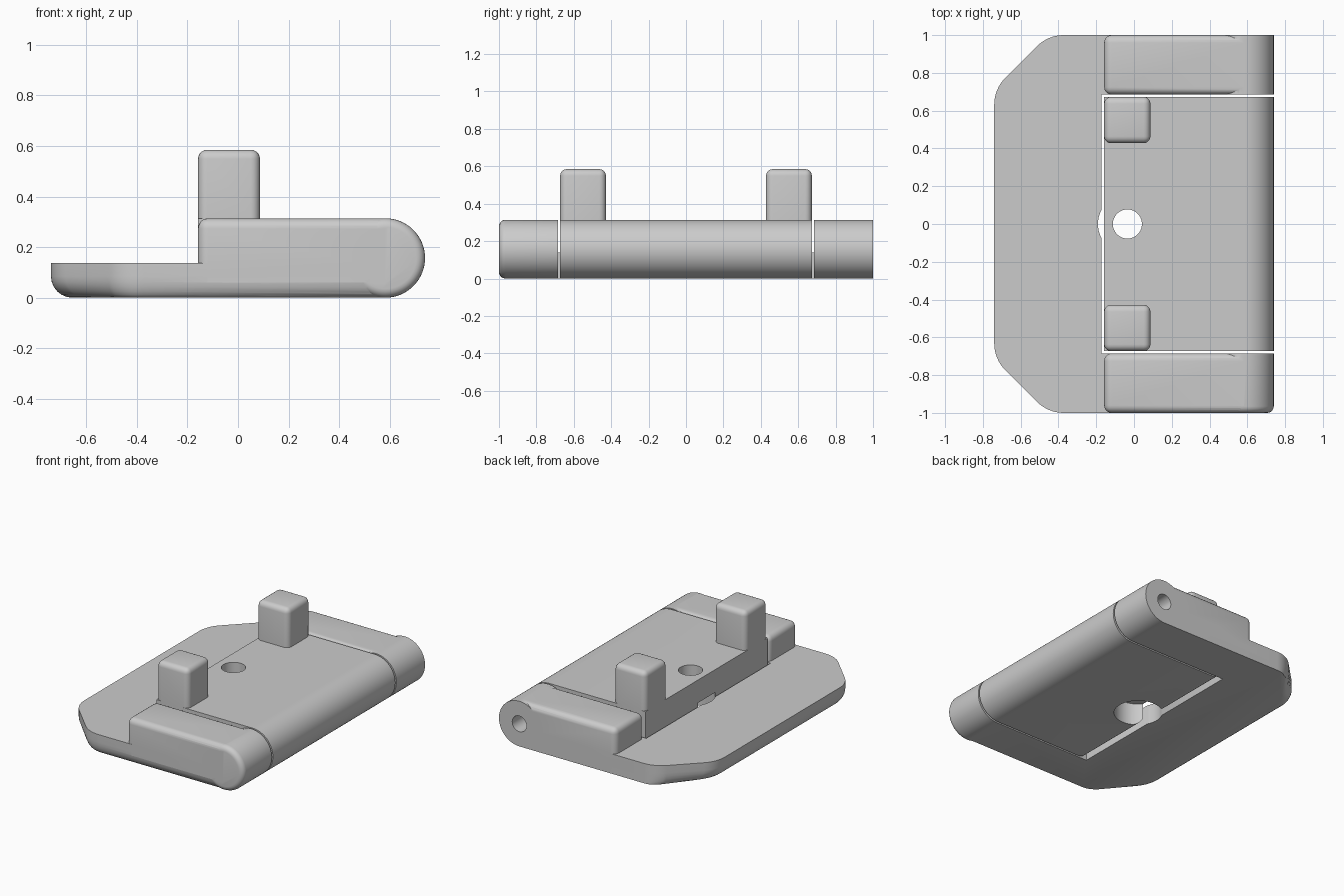
import bpy, bmesh
from math import sin, cos, pi, radians
from mathutils import Matrix, Vector

if "Cube" in bpy.data.objects:
    bpy.data.objects.remove(bpy.data.objects["Cube"])

AXIS_X, R = 0.583, 0.157          # hinge barrel axis and radius
TOP, PLATE = 2 * R, 0.138         # full height, base plate thickness
BACK = -0.158                     # rear face of the knuckles and moving leaf

grey = bpy.data.materials.new("light grey")
grey.use_nodes = True
grey.diffuse_color = (0.6, 0.6, 0.6, 1)
grey.node_tree.nodes["Principled BSDF"].inputs["Base Color"].default_value = (0.6, 0.6, 0.6, 1)


def finish(name, bm):
    bmesh.ops.recalc_face_normals(bm, faces=bm.faces[:])
    mesh = bpy.data.meshes.new(name)
    bm.to_mesh(mesh)
    bm.free()
    mesh.materials.append(grey)
    obj = bpy.data.objects.new(name, mesh)
    bpy.context.collection.objects.link(obj)
    return obj


def box(name, lo, hi, bevel=0, rule=None):
    """Box between two corners; edges accepted by rule(midpoint) are rounded."""
    bm = bmesh.new()
    bmesh.ops.create_cube(bm, size=1)
    lo, hi = Vector(lo), Vector(hi)
    for v in bm.verts:
        v.co = Vector([l + (h - l) * (c + 0.5) for l, h, c in zip(lo, hi, v.co)])
    if bevel:
        edges = [e for e in bm.edges if rule((e.verts[0].co + e.verts[1].co) / 2)]
        bmesh.ops.bevel(bm, geom=edges, offset=bevel, segments=5, profile=0.5, affect='EDGES')
    return finish(name, bm)


def rod(name, axis, start, end, radius, x, other, bevel_start=0, sides=64):
    """Cylinder along Y or Z, with an optional rounded start rim."""
    bm = bmesh.new()
    bmesh.ops.create_cone(bm, cap_ends=True, segments=sides, radius1=radius, radius2=radius,
                          depth=end - start)
    if bevel_start:
        edges = [e for e in bm.edges if all(v.co.z < 0 for v in e.verts)]
        bmesh.ops.bevel(bm, geom=edges, offset=bevel_start, segments=5, profile=0.5, affect='EDGES')
    mid = (start + end) / 2
    if axis == 'Y':
        mat = Matrix.Translation((x, mid, other)) @ Matrix.Rotation(radians(-90), 4, 'X')
    else:
        mat = Matrix.Translation((x, other, mid))
    bm.transform(mat)
    return finish(name, bm)


def combine(obj, tool, op):
    """Apply a boolean and discard the tool."""
    mod = obj.modifiers.new(op, 'BOOLEAN')
    mod.operation, mod.object, mod.solver = op, tool, 'EXACT'
    bpy.context.view_layer.objects.active = obj
    bpy.ops.object.modifier_apply(modifier=mod.name)
    bpy.data.objects.remove(tool)


def arc(cx, cy, r, a0, a1, n):
    return [(cx + r * cos(radians(a0 + (a1 - a0) * i / n)),
             cy + r * sin(radians(a0 + (a1 - a0) * i / n))) for i in range(n + 1)]


# Base plate: chamfered outline with a rounded lower rim
def plate_outline():
    r = 0.2
    t = r * 0.4142
    half = [(AXIS_X, 1)] + arc(-0.455 + t, 1 - r, r, 90, 135, 8) + arc(-0.74 + r, 0.715 - t, r, 135, 180, 8)
    return half + [(x, -y) for x, y in reversed(half)]


bm = bmesh.new()
levels = [(PLATE, 0)]
STEPS, RIM = 6, 0.085
for i in range(STEPS + 1):
    a = pi / 2 * i / STEPS
    levels.append((RIM * (1 - sin(a)), RIM * (1 - cos(a))))
rings = []
for z, inset in levels:
    ring = []
    for x, y in plate_outline():
        weight = min(1, max(0, (-0.4 - x) / 0.3))
        ring.append(bm.verts.new((x + inset * weight, y + (0.45 * inset if y < 0 else 0), z)))
    rings.append(ring)
for a, b in zip(rings, rings[1:]):
    for i in range(len(a)):
        j = (i + 1) % len(a)
        bm.faces.new((a[i], a[j], b[j], b[i]))
bm.faces.new(rings[0])
bm.faces.new(rings[-1])
base = finish("base_leaf", bm)
combine(base, box("bay", (-0.173, -0.685, -1), (1, 0.685, 1)), 'DIFFERENCE')

# Fixed knuckles at both ends
for y0, y1, rim in ((-1, -0.685, 0.035), (0.685, 1, 0)):
    block = box("block", (BACK, y0, 0.06), (AXIS_X, y1, TOP), 0.04,
                lambda m: m.x < AXIS_X - 0.01 and (m.z > TOP - 0.01 or (m.x < BACK + 0.01 and m.z > 0.1)))
    combine(base, block, 'UNION')
    combine(base, rod("barrel", 'Y', y0, y1, R, AXIS_X, R, rim), 'UNION')

# Moving leaf: profile with a round nose and an eased lower rear edge
bm = bmesh.new()
profile = [(BACK, TOP)] + arc(BACK + 0.06, 0.06, 0.06, 180, 270, 6) + arc(AXIS_X, R, R, -90, 90, 32)
face = bm.faces.new([bm.verts.new((x, -0.673, z)) for x, z in profile])
ext = bmesh.ops.extrude_face_region(bm, geom=[face])
bmesh.ops.translate(bm, vec=(0, 1.346, 0), verts=[g for g in ext["geom"] if isinstance(g, bmesh.types.BMVert)])
leaf = finish("moving_leaf", bm)

# Two posts rising from the moving leaf
for y0, y1 in ((-0.673, -0.428), (0.428, 0.673)):
    post = box("post", (BACK, y0, 0.2), (0.087, y1, 0.585), 0.036, lambda m: m.z > 0.25)
    combine(leaf, post, 'UNION')

# Screw hole, counterbore and pin bore
HOLE_X = -0.035
combine(leaf, rod("screw_hole", 'Z', -1, 1, 0.077, HOLE_X, 0), 'DIFFERENCE')
for part in (leaf, base):
    combine(part, rod("counterbore", 'Z', -1, 0.155, 0.156, HOLE_X, 0), 'DIFFERENCE')
    combine(part, rod("pin_bore", 'Y', -0.9, 1.5, 0.055, AXIS_X, R, sides=32), 'DIFFERENCE')

# Smooth shading with sharp edges kept
for part in (base, leaf):
    bpy.ops.object.select_all(action='DESELECT')
    part.select_set(True)
    bpy.context.view_layer.objects.active = part
    bpy.ops.object.shade_smooth_by_angle(angle=radians(30))
